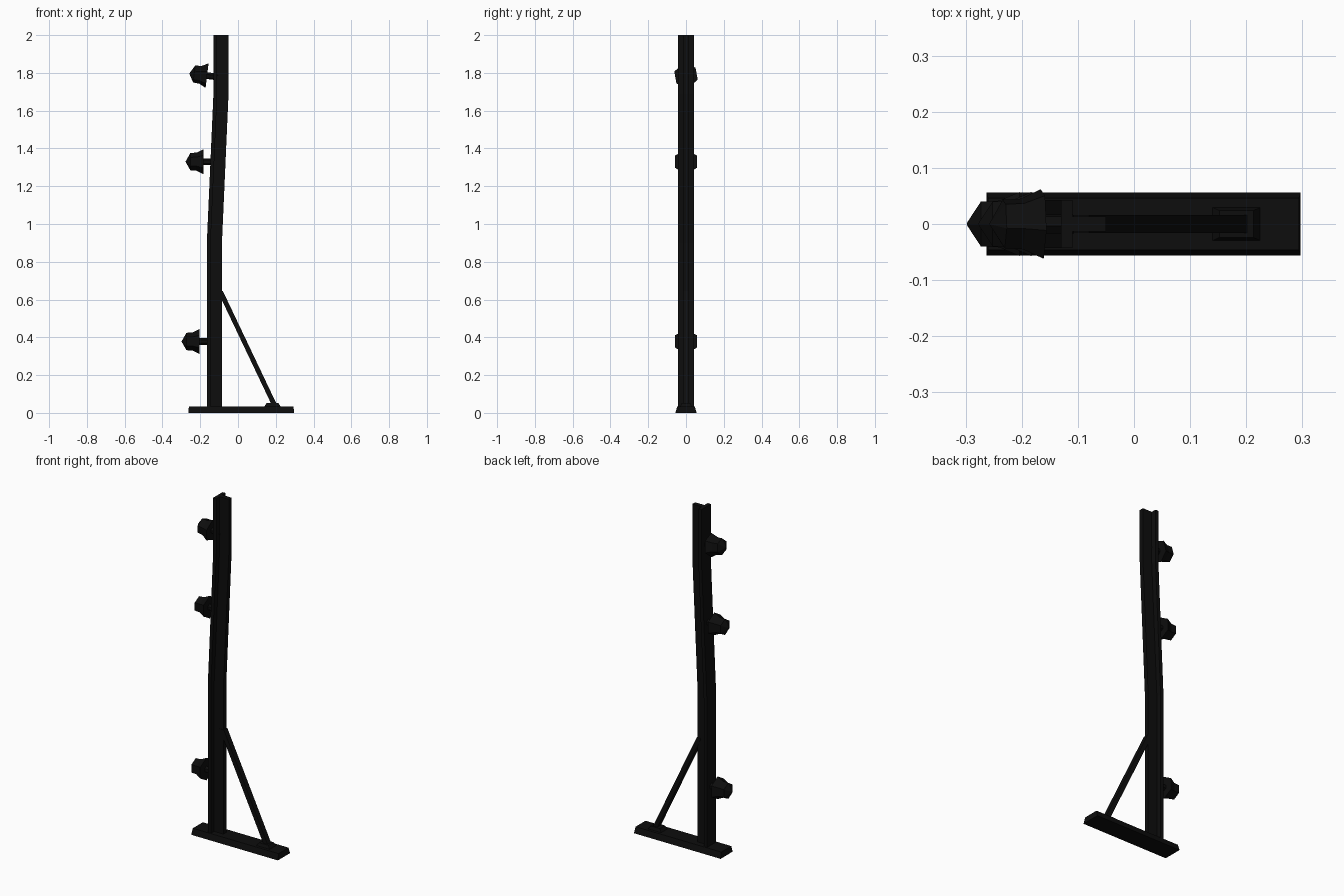
import bpy, bmesh
from math import cos, sin, pi, radians
from mathutils import Vector, Matrix

if "Cube" in bpy.data.objects:
    bpy.data.objects.remove(bpy.data.objects["Cube"])

mat = bpy.data.materials.new("dark_iron")
mat.diffuse_color = (0.004, 0.004, 0.004, 1)
mat.use_nodes = True
mat.node_tree.nodes["Principled BSDF"].inputs["Base Color"].default_value = mat.diffuse_color


def loft(name, rings):
    """Skin a closed solid through rings of equal point count."""
    bm = bmesh.new()
    rows = [[bm.verts.new(p) for p in ring] for ring in rings]
    for a, b in zip(rows, rows[1:]):
        n = len(a)
        for i in range(n):
            j = (i + 1) % n
            bm.faces.new((a[i], a[j], b[j], b[i]))
    bm.faces.new(rows[0])
    bm.faces.new(rows[-1])
    bmesh.ops.recalc_face_normals(bm, faces=bm.faces)
    me = bpy.data.meshes.new(name)
    bm.to_mesh(me)
    bm.free()
    me.materials.append(mat)
    ob = bpy.data.objects.new(name, me)
    bpy.context.collection.objects.link(ob)
    return ob


def rect(x0, x1, y, z):
    return [(x0, -y, z), (x1, -y, z), (x1, y, z), (x0, y, z)]


def insulator(name, tip, tilt=0, roll=0):
    """Six-sided knob on a stem, profile measured back from the tip."""
    profile = [(0, 0.002), (0.025, 0.046), (0.058, 0.048), (0.094, 0.066)]
    stem = [(0.092, 0.018), (0.15, 0.018)]
    m = (Matrix.Translation(tip) @ Matrix.Rotation(radians(tilt), 4, 'Y')
         @ Matrix.Rotation(radians(roll), 4, 'X'))
    for part, prof in (("knob", profile), ("stem", stem)):
        rings = [[m @ Vector((d, r * sin(i * pi / 3), r * cos(i * pi / 3)))
                  for i in range(6)] for d, r in prof]
        loft(f"{name}_{part}", rings)


# Base bar with sloping long sides
loft("base_bar", [rect(-0.263, 0.297, 0.056, 0), rect(-0.260, 0.294, 0.046, 0.035)])

# T-section post, bent between two straight lengths
tee = [(-0.04, -0.043), (-0.02, -0.043), (-0.02, -0.013), (0.04, -0.013),
       (0.04, 0.013), (-0.02, 0.013), (-0.02, 0.043), (-0.04, 0.043)]
path = [(-0.125, 0.02), (-0.125, 0.9), (-0.09, 1.69), (-0.09, 2.0)]
loft("post", [[(x + cx, y, z) for x, y in tee] for cx, z in path])

# Diagonal brace and its foot
loft("brace", [rect(0.182, 0.21, 0.016, 0.035), rect(-0.108, -0.08, 0.016, 0.645)])
loft("brace_foot", [rect(0.139, 0.226, 0.03, 0.033), rect(0.152, 0.213, 0.024, 0.053)])

# Wire insulators
insulator("lower_insulator", (-0.298, 0, 0.378))
insulator("middle_insulator", (-0.277, 0, 1.33))
insulator("upper_insulator", (-0.257, 0, 1.797), tilt=7, roll=10)
